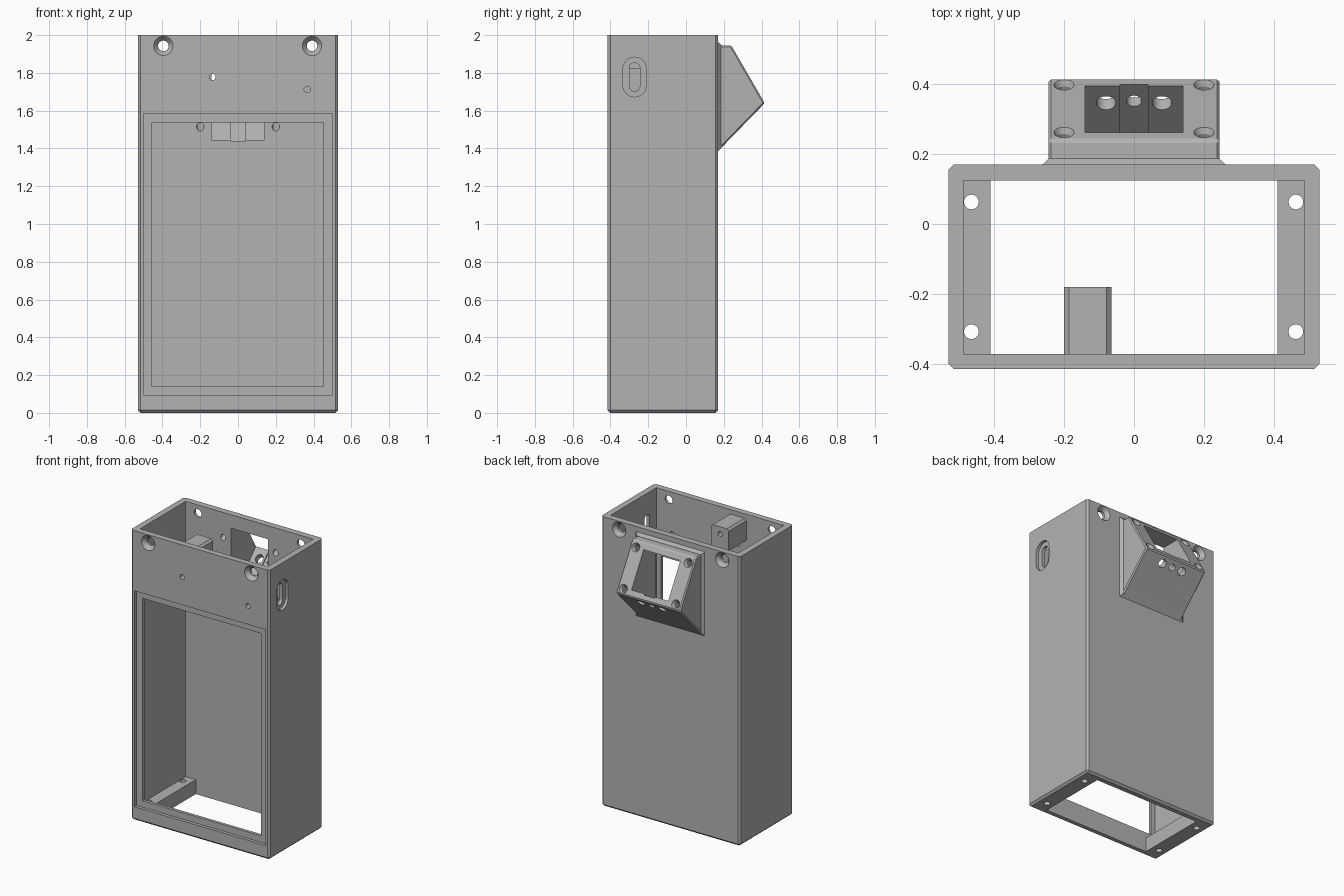
import bpy, bmesh, math
from mathutils import Vector

old = bpy.data.objects.get("Cube")
if old:
    bpy.data.objects.remove(old, do_unlink=True)

grey = bpy.data.materials.new("plain_grey")
grey.use_nodes = True
GREY = (0.45, 0.45, 0.45, 1)
grey.diffuse_color = GREY
grey.node_tree.nodes["Principled BSDF"].inputs["Base Color"].default_value = GREY


def finish(name, bm):
    bmesh.ops.recalc_face_normals(bm, faces=bm.faces)
    mesh = bpy.data.meshes.new(name)
    bm.to_mesh(mesh)
    bm.free()
    mesh.materials.append(grey)
    obj = bpy.data.objects.new(name, mesh)
    bpy.context.collection.objects.link(obj)
    return obj


def prism(name, points, along, bevel=0, keep=None):
    """Extrude a flat outline; chamfer the edges that keep() accepts."""
    bm = bmesh.new()
    face = bm.faces.new([bm.verts.new(p) for p in points])
    extruded = bmesh.ops.extrude_face_region(bm, geom=[face], use_keep_orig=True)
    moved = [g for g in extruded["geom"] if isinstance(g, bmesh.types.BMVert)]
    bmesh.ops.translate(bm, verts=moved, vec=along)
    bmesh.ops.recalc_face_normals(bm, faces=bm.faces)
    if bevel:
        edges = [e for e in bm.edges if keep is None or keep(e)]
        bmesh.ops.bevel(bm, geom=edges, offset=bevel, segments=1,
                        profile=0.5, affect='EDGES')
    return finish(name, bm)


def box(name, x, y, z, **options):
    outline = [(x[0], y[0], z[0]), (x[1], y[0], z[0]),
               (x[1], y[1], z[0]), (x[0], y[1], z[0])]
    return prism(name, outline, (0, 0, z[1] - z[0]), **options)


def profile(name, yz, half_width, **options):
    return prism(name, [(-half_width, y, z) for y, z in yz],
                 (2 * half_width, 0, 0), **options)


def drill(start, direction, depth, r1, r2=None):
    """Round cutter running from start along direction."""
    start, direction = Vector(start), Vector(direction).normalized()
    bm = bmesh.new()
    bmesh.ops.create_cone(bm, cap_ends=True, segments=32, radius1=r1,
                          radius2=r1 if r2 is None else r2, depth=depth)
    bmesh.ops.translate(bm, verts=bm.verts, vec=(0, 0, depth / 2))
    turn = direction.to_track_quat('Z', 'Y').to_matrix()
    bmesh.ops.rotate(bm, verts=bm.verts, matrix=turn)
    bmesh.ops.translate(bm, verts=bm.verts, vec=start)
    return finish("drill", bm)


def stadium(x, depth, y, z, radius, half_length):
    """Upright rounded slot cutter."""
    points = []
    for i in range(34):
        a = math.pi * (i - (i > 16)) / 16
        shift = half_length if i <= 16 else -half_length
        points.append((x, y + radius * math.cos(a), z + shift + radius * math.sin(a)))
    return prism("slot", points, (depth, 0, 0))


def combine(target, tool, operation='DIFFERENCE'):
    mod = target.modifiers.new("combine", 'BOOLEAN')
    mod.operation, mod.solver, mod.object = operation, 'EXACT', tool
    graph = bpy.context.evaluated_depsgraph_get()
    mesh = bpy.data.meshes.new_from_object(target.evaluated_get(graph))
    target.modifiers.clear()
    target.data = mesh
    bpy.data.objects.remove(tool, do_unlink=True)


# Tall hollow case, chamfered everywhere but the open top
case = box("case", (-0.53, 0.53), (-0.415, 0.17), (0, 2), bevel=0.014,
           keep=lambda e: min(v.co.z for v in e.verts) < 1)
combine(case, box("hollow", (-0.487, 0.487), (-0.372, 0.125), (0.1, 2.2)))
combine(case, box("base_opening", (-0.41, 0.41), (-0.372, 0.125), (-0.1, 0.2)))

# Angled housing on the back with a flared foot
housing = profile("housing", [(0.14, 1.945), (0.24, 1.945), (0.417, 1.64), (0.14, 1.355)],
                  0.245, bevel=0.008)
combine(case, housing, 'UNION')
foot = bmesh.new()
rings = []
for y, w, low, high in ((0.15, 0.262, 1.385, 1.965), (0.17, 0.262, 1.385, 1.965),
                        (0.187, 0.244, 1.405, 1.946)):
    rings.append([foot.verts.new((x, y, z)) for x, z in
                  ((-w, low), (w, low), (w, high), (-w, high))])
for a, b in zip(rings, rings[1:]):
    for i in range(4):
        j = (i + 1) % 4
        foot.faces.new((a[i], a[j], b[j], b[i]))
foot.faces.new(rings[0])
foot.faces.new(rings[-1])
combine(case, finish("foot", foot), 'UNION')

# Socket passage through the sloped plate and back wall
for half, drop in ((0.14, 0), (0.04, 0.012)):
    combine(case, profile("passage", [(0.1, 1.445), (0.17, 1.445 - drop), (0.44, 1.727 - drop),
                                      (0.44, 1.907), (0.1, 1.907)], half))

# Three round holes in the underside of the housing
for x, r in ((-0.08, 0.028), (0, 0.022), (0.08, 0.028)):
    combine(case, drill((x, 0.315, 1.66), (0, 1, -1), 0.17, r))

# Four countersunk screw holes square to the sloped plate
slope = Vector((0, 0.305, 0.177)).normalized()
for x in (-0.2, 0.2):
    for y in (0.262, 0.398):
        spot = Vector((x, y, 1.945 - (y - 0.24) * 1.723))
        combine(case, drill(spot + slope * 0.05, -slope, 0.42, 0.019))
        combine(case, drill(spot + slope * 0.003, -slope, 0.022, 0.031, 0.017))

# Front panel recess and window
combine(case, box("recess", (-0.5, 0.5), (-0.5, -0.393), (0.095, 1.585)))
combine(case, box("window", (-0.455, 0.452), (-0.5, -0.3), (0.14, 1.537)))

# Support block behind the front wall
combine(case, box("block", (-0.2, -0.065), (-0.39, -0.18), (1.82, 1.97), bevel=0.014,
                  keep=lambda e: min(v.co.z for v in e.verts) > 1.9
                  and abs(e.verts[0].co.x - e.verts[1].co.x) < 0.01), 'UNION')
combine(case, drill((-0.135, -0.15, 1.92), (0, -1, 0), 0.13, 0.016))

# Countersunk upper holes in the front and back walls
for x in (-0.395, 0.392):
    for wall, inward in ((-0.415, 1), (0.17, -1)):
        combine(case, drill((x, wall - inward * 0.05, 1.943), (0, inward, 0), 0.15, 0.028))
        combine(case, drill((x, wall - inward * 0.002, 1.943), (0, inward, 0),
                            0.03, 0.053, 0.027))

# Small front pilot holes
for x, z in ((-0.135, 1.778), (0.367, 1.712)):
    combine(case, drill((x, -0.5, z), (0, 1, 0), 0.2, 0.017))

# Base flange screw holes
for x in (-0.465, 0.463):
    for y in (-0.308, 0.063):
        combine(case, drill((x, y, -0.1), (0, 0, 1), 0.3, 0.021))

# Stepped side slot
combine(case, stadium(0.51, 0.1, -0.272, 1.778, 0.062, 0.043))
combine(case, stadium(0.4, 0.2, -0.272, 1.778, 0.028, 0.047))

bpy.ops.object.select_all(action='DESELECT')
case.select_set(True)
bpy.context.view_layer.objects.active = case
bpy.ops.object.shade_smooth_by_angle(angle=math.radians(25))
